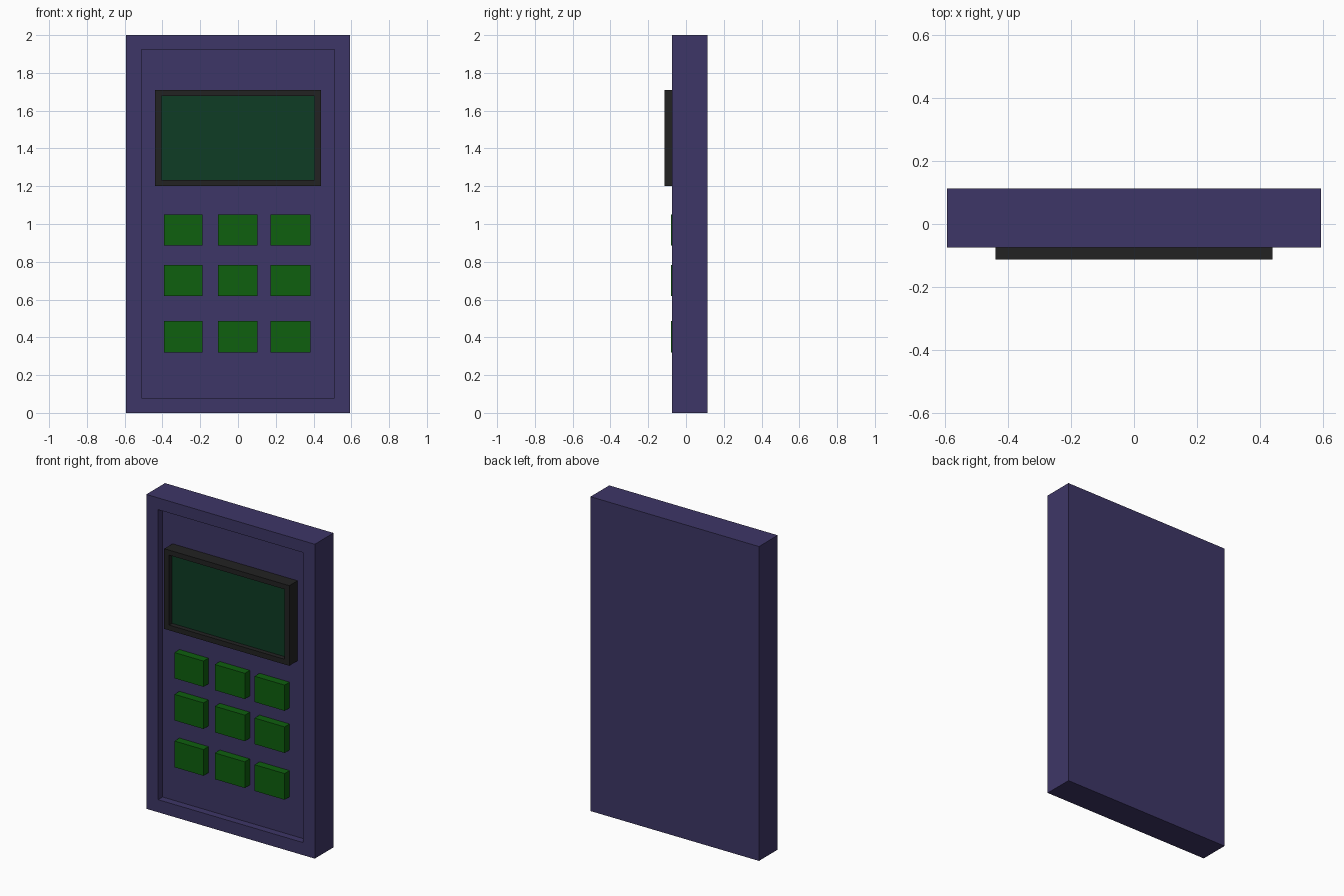
import bpy
import bmesh
from mathutils import Vector

cube = bpy.data.objects.get("Cube")
if cube:
    bpy.data.objects.remove(cube, do_unlink=True)


def material(name, rgb):
    m = bpy.data.materials.new(name)
    m.use_nodes = True
    colour = (*rgb, 1)
    m.diffuse_color = colour
    bsdf = next(n for n in m.node_tree.nodes if n.type == "BSDF_PRINCIPLED")
    bsdf.inputs["Base Color"].default_value = colour
    return m


purple = material("dark purple", (0.048, 0.037, 0.135))
black = material("soft black", (0.016, 0.016, 0.016))
screen_green = material("screen green", (0.0045, 0.045, 0.018))
key_green = material("key green", (0.0045, 0.115, 0.0045))


def panel(name, x, y, z, mats, opening=None, floor=None):
    """Box from x, y and z ranges; opening (x and z ranges) is sunk back to y = floor."""
    bm = bmesh.new()
    bmesh.ops.create_cube(bm, size=1)
    for v in bm.verts:
        v.co = Vector([(r[0] + r[1]) / 2 + c * (r[1] - r[0]) for c, r in zip(v.co, (x, y, z))])
    if opening:
        front = min(bm.faces, key=lambda f: f.calc_center_median().y)
        # Rim around the opening, then walls back to the sunken floor
        for depth in (y[0], floor):
            if depth == y[0]:
                bmesh.ops.inset_region(bm, faces=[front], thickness=0.01)
                mid = front.calc_center_median()
                for v in front.verts:
                    v.co = (opening[0][v.co.x > mid.x], depth, opening[1][v.co.z > mid.z])
            else:
                new = bmesh.ops.extrude_discrete_faces(bm, faces=[front])["faces"][0]
                for v in new.verts:
                    v.co.y = depth
                new.material_index = len(mats) - 1
    bmesh.ops.recalc_face_normals(bm, faces=bm.faces)
    mesh = bpy.data.meshes.new(name)
    bm.to_mesh(mesh)
    bm.free()
    for m in mats:
        mesh.materials.append(m)
    obj = bpy.data.objects.new(name, mesh)
    bpy.context.collection.objects.link(obj)
    return obj


FLOOR = -0.03

# Case with a shallow front recess
panel("case", (-0.593, 0.593), (-0.075, 0.113), (0, 2), [purple],
      ((-0.51, 0.51), (0.08, 1.925)), FLOOR)

# Display housing with a sunken screen
panel("display", (-0.44, 0.44), (-0.113, FLOOR), (1.2, 1.71), [black, screen_green],
      ((-0.405, 0.405), (1.233, 1.678)), -0.083)

# Keypad
columns = [(-0.391, -0.187), (-0.107, 0.104), (0.173, 0.384)]
rows = [(0.886, 1.05), (0.618, 0.784), (0.32, 0.487)]
for r, z in enumerate(rows):
    for c, x in enumerate(columns):
        panel(f"key_{r + 1}_{c + 1}", x, (-0.08, FLOOR), z, [key_green])
